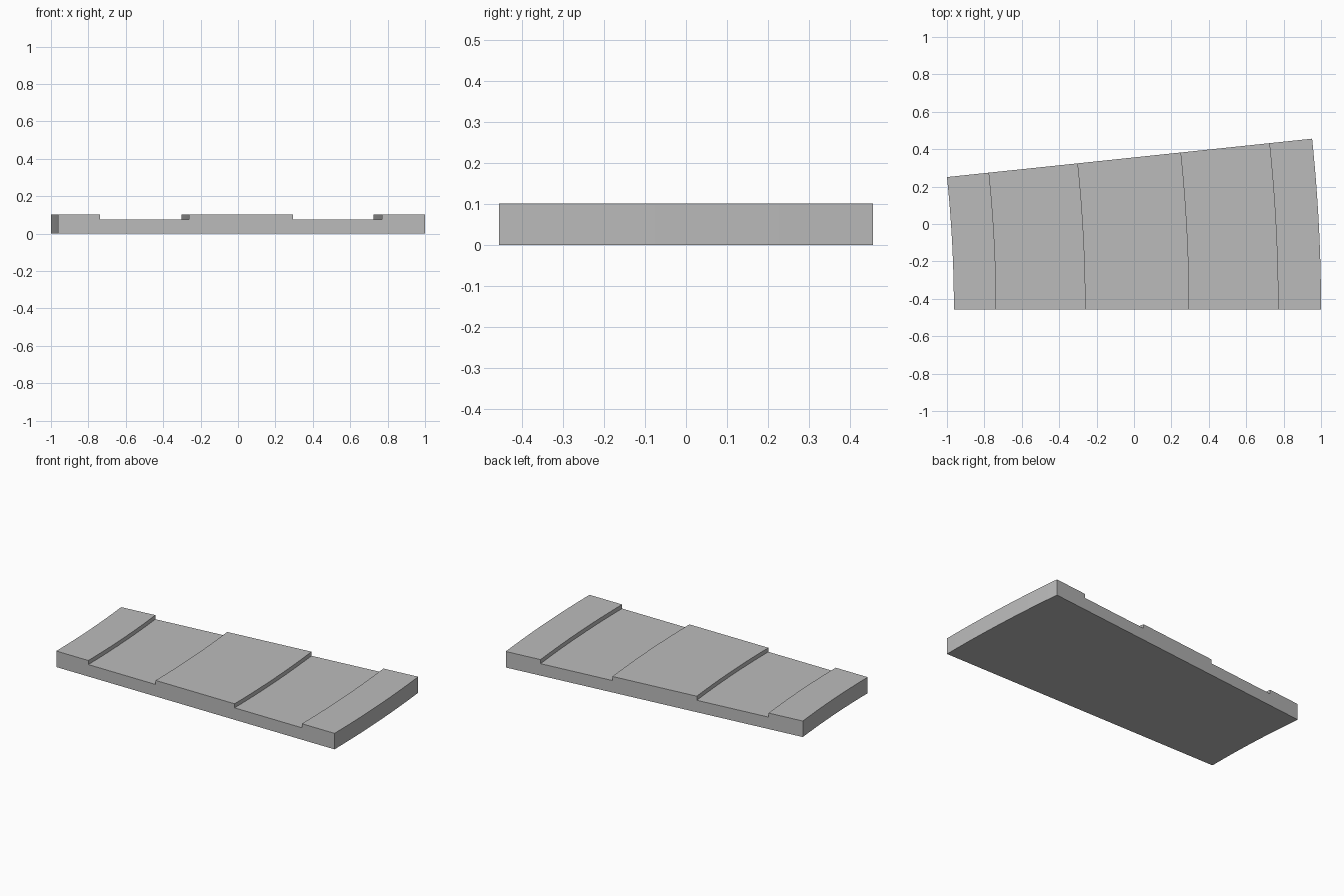
import bpy, bmesh, math

if "Cube" in bpy.data.objects:
    bpy.data.objects.remove(bpy.data.objects["Cube"])

SWEEP, STEPS = math.radians(6), 12
CX, CY = -7.725, -0.456              # centre of the arc sweep
TOP, GROOVE = 0.102, 0.076

# Cross-section (x, z) of the slab with two shallow channels
profile = [(-0.963, 0), (1.0, 0), (1.0, TOP), (0.77, TOP), (0.77, GROOVE),
           (0.295, GROOVE), (0.295, TOP), (-0.262, TOP), (-0.262, GROOVE),
           (-0.737, GROOVE), (-0.737, TOP), (-0.963, TOP)]

grey = bpy.data.materials.new("light_grey")
grey.diffuse_color = (0.5, 0.5, 0.5, 1)
grey.use_nodes = True
grey.node_tree.nodes["Principled BSDF"].inputs["Base Color"].default_value = grey.diffuse_color

# Sweep the cross-section around the arc centre
bm = bmesh.new()
rings = []
for i in range(STEPS + 1):
    a = SWEEP * i / STEPS
    rings.append([bm.verts.new((CX + (x - CX) * math.cos(a),
                                CY + (x - CX) * math.sin(a), z))
                  for x, z in profile])
n = len(profile)
for r0, r1 in zip(rings, rings[1:]):
    for j in range(n):
        k = (j + 1) % n
        bm.faces.new((r0[j], r0[k], r1[k], r1[j]))

# Close both ends
bm.faces.new(rings[0])
bm.faces.new(rings[-1][::-1])
bmesh.ops.recalc_face_normals(bm, faces=bm.faces)

mesh = bpy.data.meshes.new("curved_grooved_slab")
bm.to_mesh(mesh)
bm.free()
mesh.materials.append(grey)
slab = bpy.data.objects.new("curved_grooved_slab", mesh)
bpy.context.collection.objects.link(slab)
